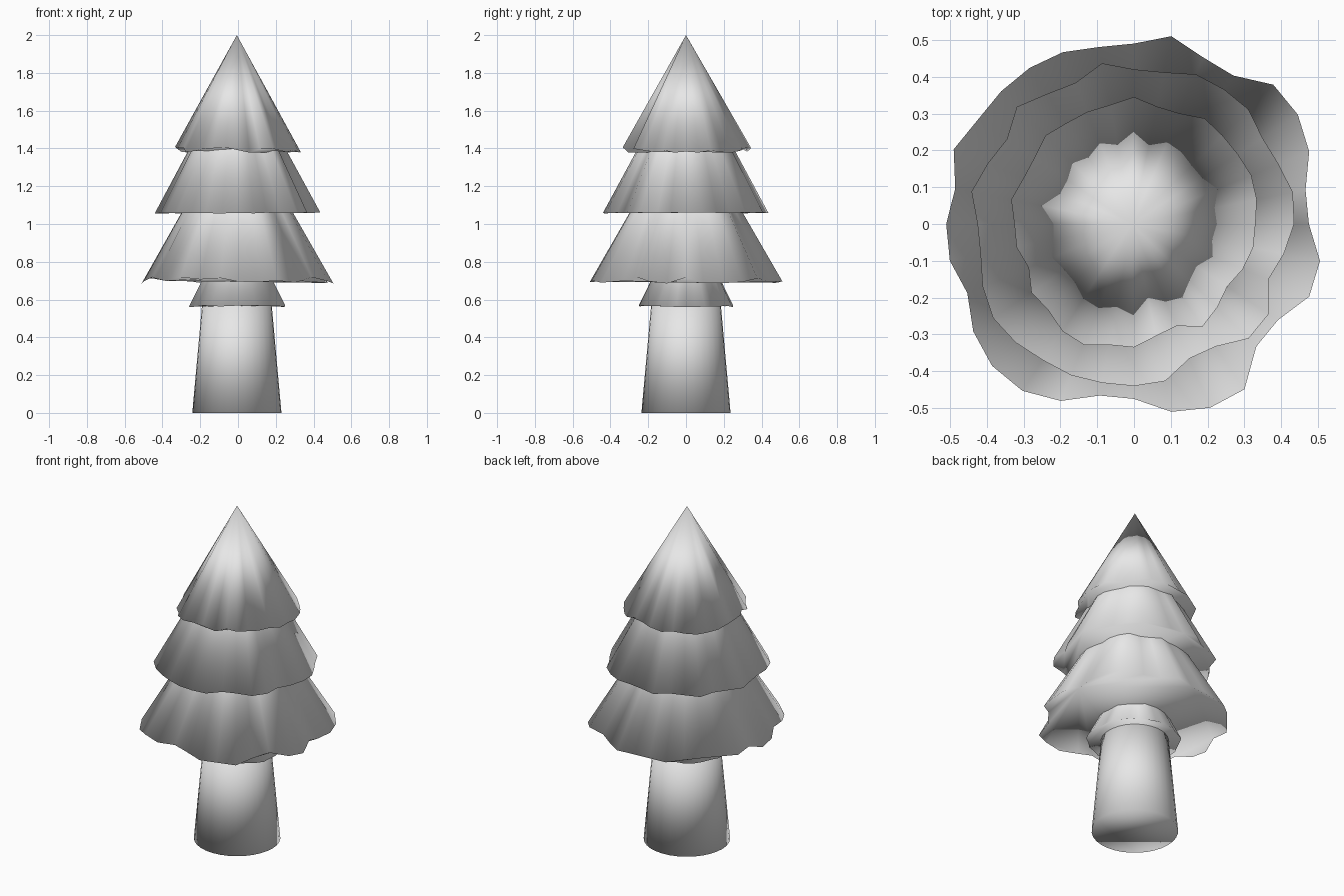
import bpy
import bmesh
import math
import random

random.seed(4)
SIDES = 32
AXIS_X = -0.006

cube = bpy.data.objects.get("Cube")
if cube:
    bpy.data.objects.remove(cube, do_unlink=True)

# One plain grey for the whole tree
grey = bpy.data.materials.new("plain grey")
grey.use_nodes = True
grey_colour = (0.8, 0.8, 0.8, 1.0)
grey.diffuse_color = grey_colour
grey.node_tree.nodes["Principled BSDF"].inputs["Base Color"].default_value = grey_colour


def finish(name, bm):
    """Turn a bmesh into a fully smooth shaded grey object."""
    bmesh.ops.recalc_face_normals(bm, faces=bm.faces)
    for face in bm.faces:
        face.smooth = True
    mesh = bpy.data.meshes.new(name)
    bm.to_mesh(mesh)
    bm.free()
    mesh.materials.append(grey)
    obj = bpy.data.objects.new(name, mesh)
    bpy.context.collection.objects.link(obj)
    return obj


def ring(bm, radii, heights, x=0.0):
    """Ring of vertices, counter-clockwise from +x."""
    verts = []
    for i, (r, z) in enumerate(zip(radii, heights)):
        a = math.tau * i / SIDES
        verts.append(bm.verts.new((x + r * math.cos(a), r * math.sin(a), z)))
    return verts


def foliage_cone(name, percent_radii, rim_z, ripple, apex_z):
    """Closed cone with an uneven rim; radii are in hundredths."""
    bm = bmesh.new()
    radii = [p / 100 for p in percent_radii]
    heights = [rim_z + random.uniform(0, ripple) for _ in radii]
    rim = ring(bm, radii, heights)
    apex = bm.verts.new((AXIS_X, 0, apex_z))
    for i in range(SIDES):
        bm.faces.new((rim[i], rim[(i + 1) % SIDES], apex))
    bm.faces.new(rim[::-1])
    return finish(name, bm)


# Trunk: tapered closed cylinder reaching up into the foliage
bm = bmesh.new()
base = ring(bm, [0.236] * SIDES, [0.0] * SIDES, AXIS_X)
top = ring(bm, [0.18] * SIDES, [0.62] * SIDES, AXIS_X)
for i in range(SIDES):
    j = (i + 1) % SIDES
    bm.faces.new((base[i], base[j], top[j], top[i]))
bm.faces.new(base[::-1])
bm.faces.new(top)
finish("trunk", bm)

# Foliage tiers, from the top down
foliage_cone("top_foliage", [
    33, 34, 34.5, 34, 34, 34.5, 32.5, 32.5, 34.5, 33, 33, 33, 34, 32.5, 32.5, 34,
    32.5, 32.5, 31, 33.5, 33, 35, 35.5, 33.5, 33.5, 31, 30, 33.5, 32, 30.5, 32, 33],
    1.375, 0.035, 2.0)
foliage_cone("middle_foliage", [
    43.5, 44, 42.5, 42, 44, 44, 44, 42, 42, 44.5, 41.5, 42.5, 45, 41.5, 43, 45,
    42.5, 42.5, 44.5, 46, 45.5, 44.5, 44.5, 44, 44, 43.5, 39.5, 40, 44, 44, 39.5, 41.5],
    1.055, 0.008, 1.87)
foliage_cone("lower_foliage", [
    47.5, 47.5, 51.5, 53.5, 53.5, 48.5, 49, 52, 49, 49, 50.5, 51, 51, 51, 53, 49.5,
    51, 51, 49, 52.5, 54.5, 54.5, 52, 47.5, 47.5, 52, 54, 54, 47, 47, 51.5, 51.5],
    0.685, 0.035, 1.58)

# Small skirt hiding the top of the trunk
foliage_cone("trunk_skirt", [random.uniform(24.5, 26.5) for _ in range(SIDES)],
             0.56, 0.01, 1.08)
